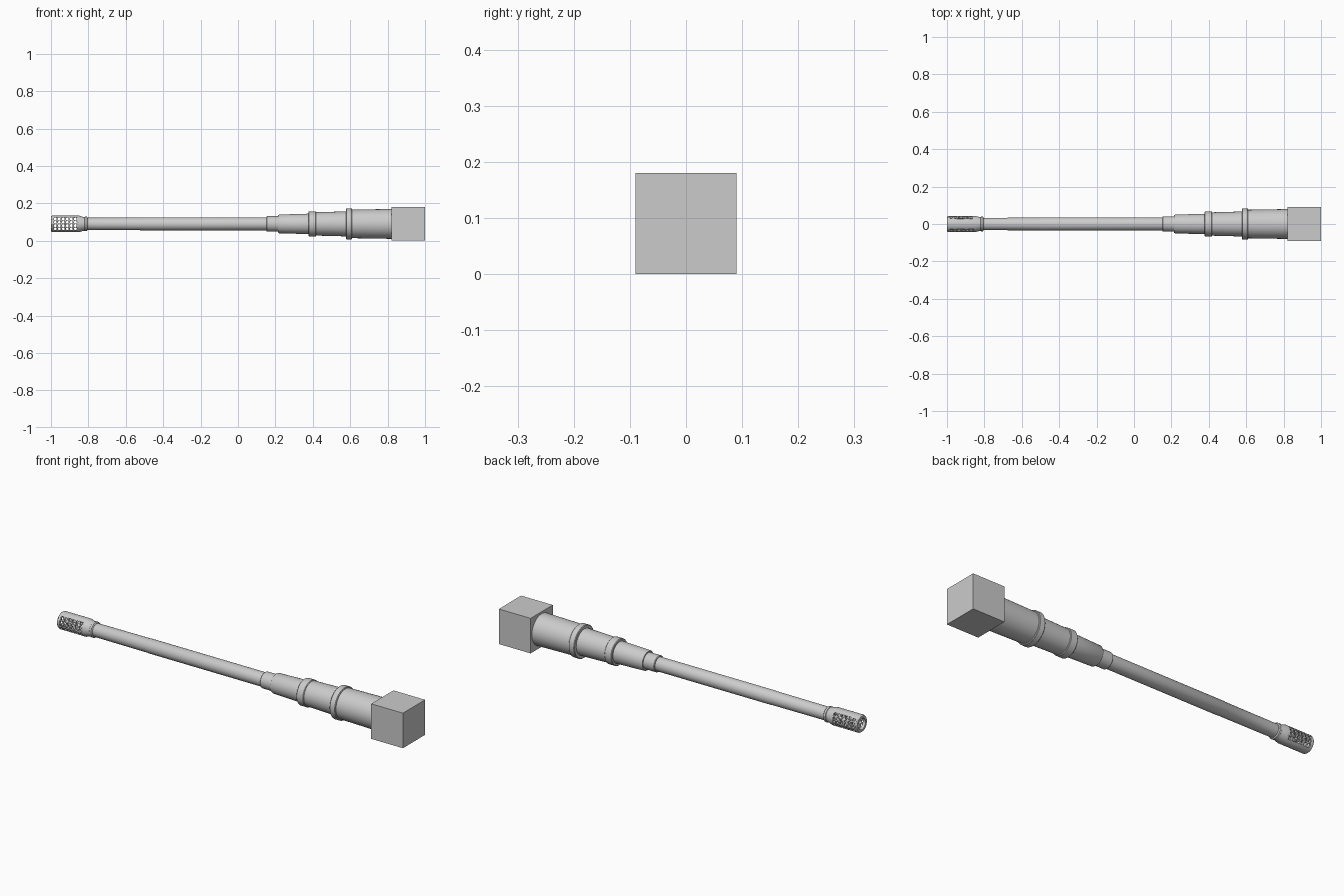
import bpy, bmesh, math
from mathutils import Matrix

if "Cube" in bpy.data.objects:
    bpy.data.objects.remove(bpy.data.objects["Cube"])

CZ = 0.09  # height of the bore axis
SEG = 48


def finish(bm, name, angle=30):
    bmesh.ops.recalc_face_normals(bm, faces=bm.faces)
    me = bpy.data.meshes.new(name)
    bm.to_mesh(me)
    bm.free()
    ob = bpy.data.objects.new(name, me)
    bpy.context.collection.objects.link(ob)
    bpy.ops.object.select_all(action='DESELECT')
    ob.select_set(True)
    bpy.context.view_layer.objects.active = ob
    bpy.ops.object.shade_smooth_by_angle(angle=math.radians(angle))
    return ob


def lathe(name, profile, closed=False):
    """Revolve (x, radius) points about the bore axis."""
    bm = bmesh.new()
    rings = []
    for x, r in profile:
        rings.append([bm.verts.new((x, r * math.cos(2 * math.pi * i / SEG),
                                    CZ + r * math.sin(2 * math.pi * i / SEG)))
                      for i in range(SEG)])
    pairs = list(zip(rings, rings[1:]))
    if closed:
        pairs.append((rings[-1], rings[0]))
    for a, b in pairs:
        for i in range(SEG):
            j = (i + 1) % SEG
            bm.faces.new((a[i], a[j], b[j], b[i]))
    if not closed:
        bm.faces.new(rings[0])
        bm.faces.new(rings[-1])
    return finish(bm, name)


# Square mounting block at the rear
bm = bmesh.new()
bmesh.ops.create_cube(bm, size=0.18, matrix=Matrix.Translation((0.91, 0, CZ)))
finish(bm, "breech_block")

# Stepped, tapering sleeves with raised collars
lathe("rear_sleeve", [(0.60, 0.076), (0.83, 0.080)])
lathe("rear_collar", [(0.577, 0.080), (0.58, 0.083), (0.607, 0.083), (0.61, 0.080)])
lathe("middle_sleeve", [(0.40, 0.062), (0.59, 0.067)])
lathe("middle_collar", [(0.377, 0.064), (0.38, 0.067), (0.415, 0.067), (0.418, 0.064)])
lathe("front_sleeve", [(0.215, 0.047), (0.22, 0.050), (0.39, 0.055)])
lathe("front_collar", [(0.152, 0.038), (0.155, 0.041), (0.222, 0.041)])

# Long barrel with a short open bore at the muzzle
lathe("barrel", [(-0.70, 0.022), (-0.83, 0.022), (-0.83, 0.031), (-0.80, 0.033),
                 (-0.50, 0.034), (-0.498, 0.035), (0.16, 0.035)])
lathe("muzzle_ring", [(-0.822, 0.034), (-0.818, 0.039), (-0.808, 0.039), (-0.804, 0.034)])

# Hollow muzzle brake
brake = lathe("muzzle_brake", [
    (-1.0, 0.028), (-1.0, 0.040), (-0.994, 0.044), (-0.85, 0.044), (-0.83, 0.038),
    (-0.815, 0.036), (-0.815, 0.028), (-0.85, 0.036), (-0.985, 0.036), (-0.985, 0.028)],
    closed=True)

# Grid of vent holes drilled through both sides
bm = bmesh.new()
for col in range(6):
    for row in range(4):
        m = (Matrix.Translation((-0.977 + col * 0.0215, 0, CZ + (row - 1.5) * 0.0175))
             @ Matrix.Rotation(math.pi / 2, 4, 'X'))
        bmesh.ops.create_cone(bm, cap_ends=True, segments=12, radius1=0.0075,
                              radius2=0.0075, depth=0.14, matrix=m)
cutter = finish(bm, "vent_cutter")
cutter.hide_render = True
cutter.hide_set(True)
mod = brake.modifiers.new("vents", 'BOOLEAN')
mod.operation = 'DIFFERENCE'
mod.solver = 'EXACT'
mod.object = cutter
bpy.context.view_layer.objects.active = brake
bpy.ops.object.modifier_apply(modifier=mod.name)
bpy.data.objects.remove(cutter, do_unlink=True)
